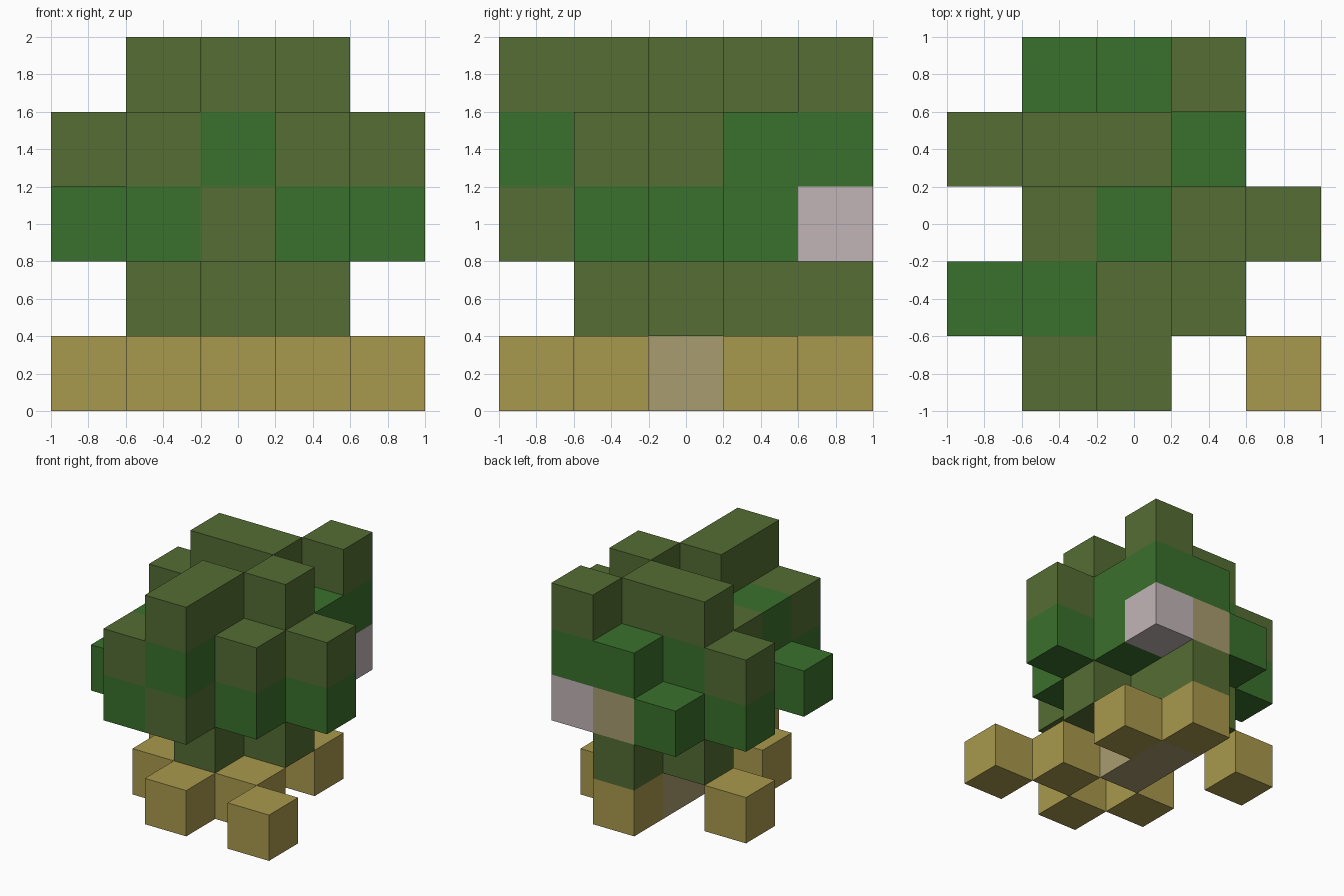
import bpy
import bmesh
from mathutils import Vector

if "Cube" in bpy.data.objects:
    bpy.data.objects.remove(bpy.data.objects["Cube"], do_unlink=True)

CELL = 0.4


def srgb(*rgb):
    """Eight-bit display colour to a linear RGBA value."""
    lin = [((c / 255 + 0.055) / 1.055) ** 2.4 for c in rgb]
    return (*lin, 1.0)


def material(name, colour):
    mat = bpy.data.materials.new(name)
    mat.use_nodes = True
    mat.diffuse_color = colour
    bsdf = next(n for n in mat.node_tree.nodes if n.type == "BSDF_PRINCIPLED")
    bsdf.inputs["Base Color"].default_value = colour
    bsdf.inputs["Roughness"].default_value = 0.9
    return mat


MATERIALS = {
    "O": material("olive_leaf", srgb(85, 109, 51)),
    "G": material("bright_leaf", srgb(58, 112, 44)),
    "T": material("sandy_root", srgb(169, 153, 77)),
    "B": material("brown_bark", srgb(169, 156, 112)),
    "S": material("pale_blossom", srgb(194, 181, 182)),
}

# Blocks of each layer, bottom to top; rows run front to back, letters along x
LAYERS = {
    "roots": ["..T.T",
              ".T.T.",
              "..B..",
              "T.BT.",
              "..T.."],
    "stem": [".....",
             "..O..",
             "..OO.",
             ".OO..",
             "..O.."],
    "lower_foliage": [".GO..",
                      "GGGG.",
                      ".GGGG",
                      "GGGG.",
                      ".GBS."],
    "upper_foliage": [".OG..",
                      ".GOO.",
                      ".OGOO",
                      "OGGG.",
                      "..GG."],
    "crown": ["..O..",
              "..O..",
              "...O.",
              ".OO..",
              "...O."],
}

blocks = {
    (i, j, k): letter
    for k, rows in enumerate(LAYERS.values())
    for j, row in enumerate(rows)
    for i, letter in enumerate(row)
    if letter != "."
}


def add_face(bm, cell, axis, side, index):
    """One outer square of a block, wound to face outwards."""
    normal, u, v = Vector(), Vector(), Vector()
    normal[axis] = side
    u[(axis + 1) % 3] = side
    v[(axis + 2) % 3] = 1
    centre = Vector(cell) + Vector((-2, -2, 0.5)) + normal / 2
    corners = [centre + (u * a + v * b) / 2
               for a, b in ((-1, -1), (1, -1), (1, 1), (-1, 1))]
    face = bm.faces.new([bm.verts.new(c * CELL) for c in corners])
    face.material_index = index


def build_layer(name, level):
    cells = {c: m for c, m in blocks.items() if c[2] == level}
    used = sorted(set(cells.values()))
    bm = bmesh.new()
    for cell, letter in cells.items():
        for axis in range(3):
            for side in (-1, 1):
                neighbour = list(cell)
                neighbour[axis] += side
                if tuple(neighbour) not in blocks:
                    add_face(bm, cell, axis, side, used.index(letter))
    bmesh.ops.remove_doubles(bm, verts=bm.verts, dist=0.001)
    mesh = bpy.data.meshes.new(name)
    for letter in used:
        mesh.materials.append(MATERIALS[letter])
    bm.to_mesh(mesh)
    bm.free()
    bpy.context.collection.objects.link(bpy.data.objects.new(name, mesh))


for level, layer_name in enumerate(LAYERS):
    build_layer(layer_name, level)
